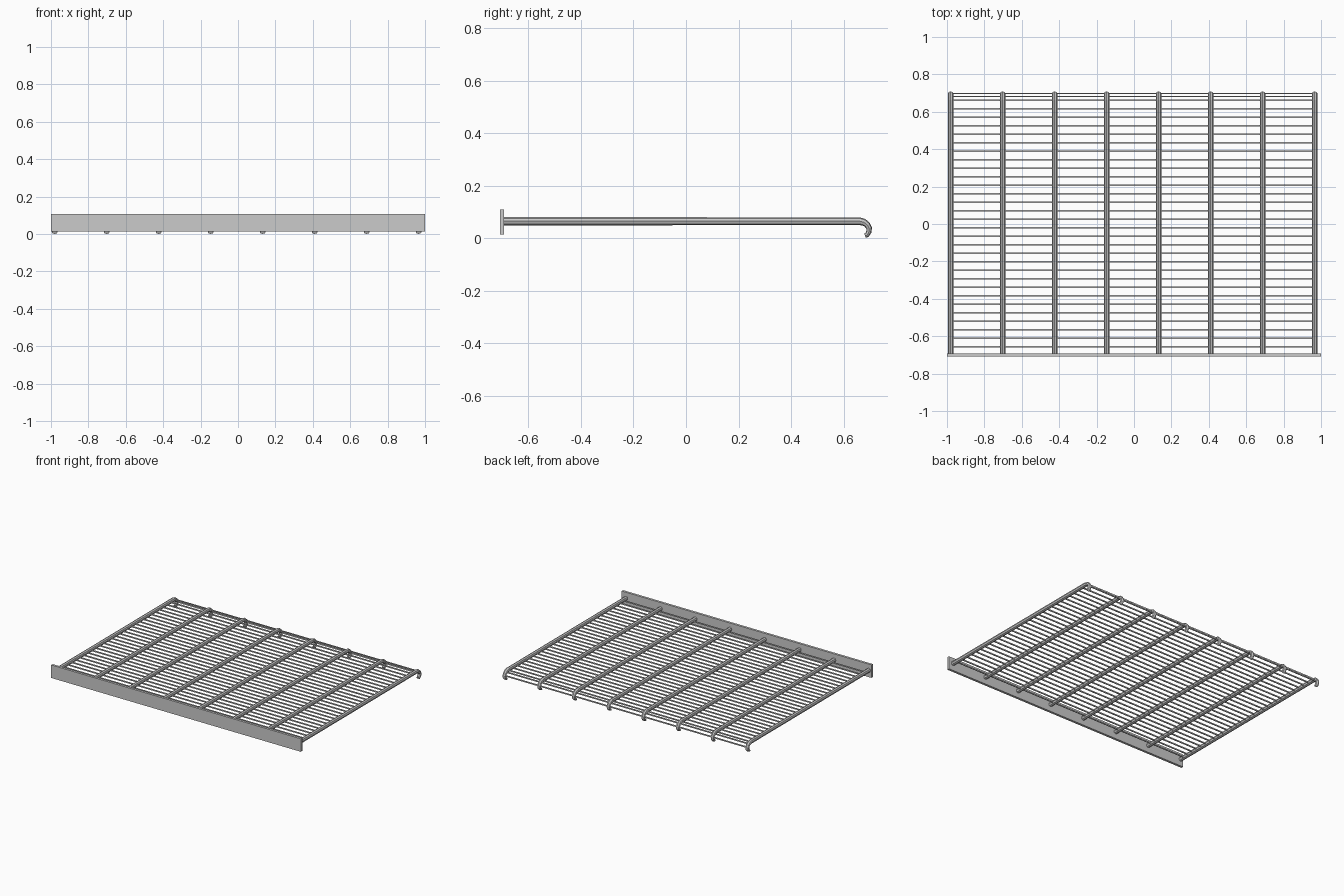
import bpy, bmesh, math
from mathutils import Vector

if "Cube" in bpy.data.objects:
    bpy.data.objects.remove(bpy.data.objects["Cube"])


def box(name, loc, size):
    bpy.ops.mesh.primitive_cube_add(size=1, location=loc)
    ob = bpy.context.object
    ob.name = name
    ob.scale = size
    return ob


def swept_bar(name, x, path, half_width, sides=8):
    """Faceted bar in the YZ plane; path holds (y, z, half thickness)."""
    bm = bmesh.new()
    pts = [Vector((0, y, z)) for y, z, _ in path]
    rings = []
    for i, p in enumerate(pts):
        t = (pts[min(i + 1, len(pts) - 1)] - pts[max(i - 1, 0)]).normalized()
        n = Vector((0, -t.z, t.y))
        ring = []
        for k in range(sides):
            a = 2 * math.pi * k / sides
            co = p + n * (path[i][2] * math.sin(a))
            co.x = x + half_width * math.cos(a)
            ring.append(bm.verts.new(co))
        rings.append(ring)
    for a, b in zip(rings, rings[1:]):
        for k in range(sides):
            j = (k + 1) % sides
            bm.faces.new((a[k], a[j], b[j], b[k]))
    bm.faces.new(rings[0])
    bm.faces.new(rings[-1])
    bmesh.ops.recalc_face_normals(bm, faces=bm.faces)
    me = bpy.data.meshes.new(name)
    bm.to_mesh(me)
    bm.free()
    bpy.context.collection.objects.link(bpy.data.objects.new(name, me))


# Front label strip
box("front_plate", (0, -0.701, 0.061), (2.0, 0.017, 0.094))

# Support bars running front to back, curling down into a thinner hook
hook = [(-0.700, 0.064, 0.0155), (0.662, 0.064, 0.0150), (0.678, 0.060, 0.0135),
        (0.690, 0.051, 0.012), (0.698, 0.037, 0.011), (0.696, 0.022, 0.010),
        (0.690, 0.012, 0.009), (0.682, 0.0085, 0.0085)]
x_first, x_last = -0.98, 0.966
for i in range(8):
    x = x_first + i * (x_last - x_first) / 7
    swept_bar(f"support_bar_{i + 1}", x, hook, 0.0145)

# Thin cross wires: 30 across the flat, two following the bend
wires = [(-0.656 + i * 1.318 / 29, 0.063) for i in range(30)]
wires += [(0.682, 0.056), (0.697, 0.036)]
for i, (y, z) in enumerate(wires):
    box(f"cross_wire_{i + 1}", ((x_first + x_last) / 2, y, z),
        (x_last - x_first, 0.0065, 0.0085))
